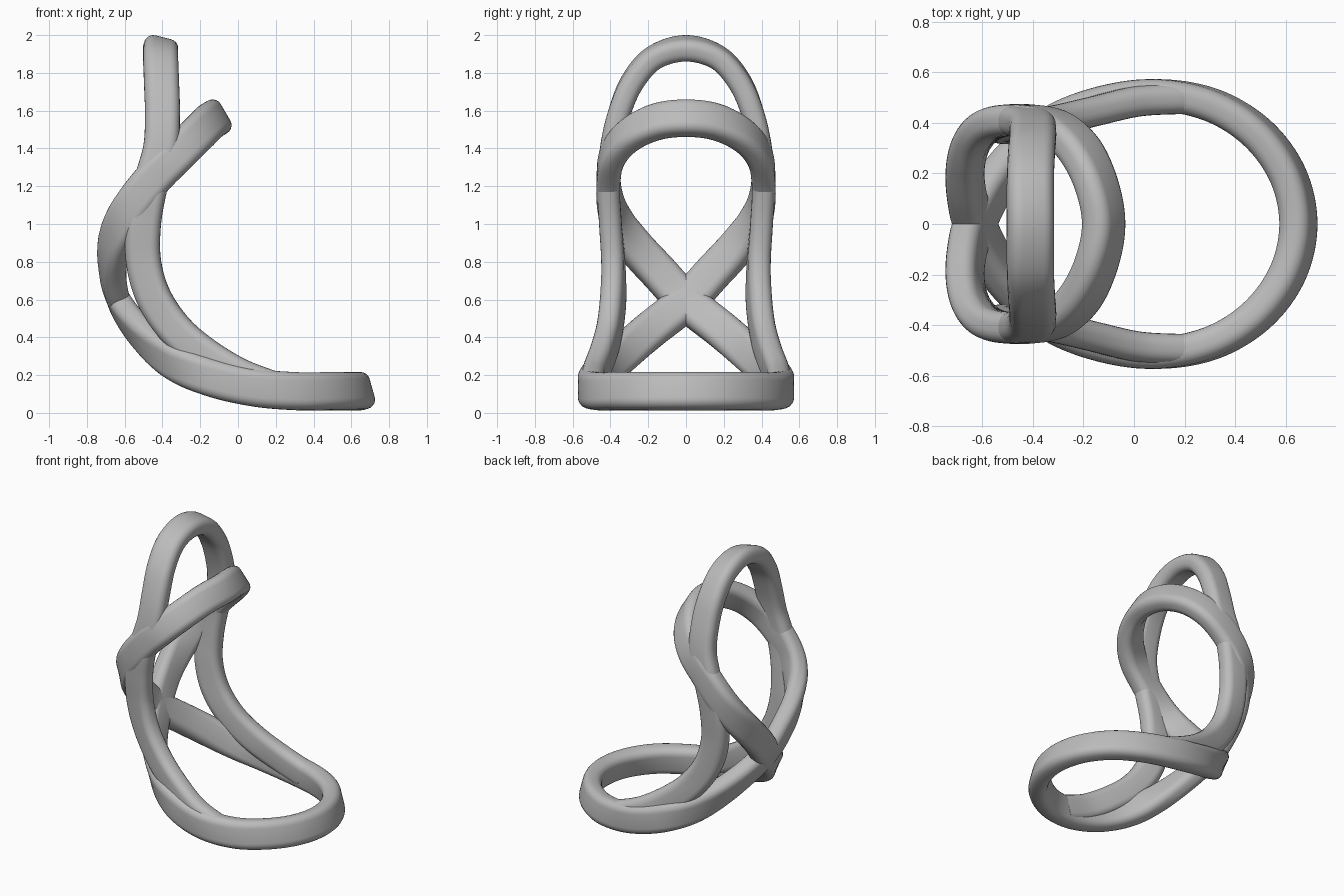
import bpy
import bmesh
import math
from mathutils import Vector

cube = bpy.data.objects.get("Cube")
if cube:
    bpy.data.objects.remove(cube, do_unlink=True)

# One plain material for the whole model
grey = bpy.data.materials.new("satin grey")
grey.use_nodes = True
colour = (0.5, 0.5, 0.5, 1.0)
grey.diffuse_color = colour
grey.node_tree.nodes["Principled BSDF"].inputs["Base Color"].default_value = colour


def mirrored(knot):
    """Reflect a knot (position, outward direction) across the centre plane."""
    return tuple((x, -y, z) for x, y, z in knot)


def catmull(a, b, c, d, t):
    return 0.5 * (2 * b + (c - a) * t + (2 * a - 5 * b + 4 * c - d) * t * t
                  + (3 * b - a - 3 * c + d) * t ** 3)


def sample(knots, closed, steps=12):
    """Smooth curve through the knots, returned as (position, outward) pairs."""
    pts = [(Vector(p), Vector(n).normalized()) for p, n in knots]
    count = len(pts)

    def pick(i):
        return pts[i % count] if closed else pts[max(0, min(count - 1, i))]

    out = []
    for i in range(count if closed else count - 1):
        quad = [pick(i + k) for k in (-1, 0, 1, 2)]
        for s in range(steps):
            t = s / steps
            out.append((catmull(*[q[0] for q in quad], t),
                        catmull(*[q[1] for q in quad], t)))
    if not closed:
        out.append(pts[-1])
    return out


def rounded_section(width, thick, radius, steps=5):
    """Rounded rectangle: width runs across the band, thick runs outward."""
    section = []
    for corner, (sx, sy) in enumerate([(1, 1), (-1, 1), (-1, -1), (1, -1)]):
        for k in range(steps + 1):
            a = math.pi / 2 * (corner + k / steps)
            section.append((sx * (width / 2 - radius) + radius * math.cos(a),
                            sy * (thick / 2 - radius) + radius * math.sin(a)))
    return section


def band(name, knots, closed, width, thick, radius=0.05):
    """Sweep the rounded section along a path with a controlled twist."""
    path = sample(knots, closed)
    section = rounded_section(width, thick, radius)
    count, sides = len(path), len(section)
    bm = bmesh.new()
    rings = []
    for i, (pos, out) in enumerate(path):
        if closed:
            ahead, behind = path[(i + 1) % count][0], path[i - 1][0]
        else:
            ahead, behind = path[min(i + 1, count - 1)][0], path[max(i - 1, 0)][0]
        tangent = (ahead - behind).normalized()
        normal = (out - tangent * out.dot(tangent)).normalized()
        across = tangent.cross(normal)
        rings.append([bm.verts.new(pos + across * a + normal * b) for a, b in section])
    for i in range(count if closed else count - 1):
        r0, r1 = rings[i], rings[(i + 1) % count]
        for k in range(sides):
            j = (k + 1) % sides
            bm.faces.new((r0[k], r0[j], r1[j], r1[k]))
    if not closed:
        bm.faces.new(rings[0])
        bm.faces.new(rings[-1])
    bmesh.ops.recalc_face_normals(bm, faces=bm.faces[:])
    mesh = bpy.data.meshes.new(name)
    bm.to_mesh(mesh)
    bm.free()
    mesh.materials.append(grey)
    obj = bpy.data.objects.new(name, mesh)
    bpy.context.collection.objects.link(obj)
    bpy.ops.object.select_all(action='DESELECT')
    obj.select_set(True)
    bpy.context.view_layer.objects.active = obj
    bpy.ops.object.shade_smooth_by_angle(angle=math.radians(50))
    return obj


# Crossed loop: front hoop, rear crossing, then the base ring on the other side
half = [
    ((-.12, 0, 1.56), (.86, 0, .5)),
    ((-.15, .16, 1.54), (.75, .35, .5)),
    ((-.22, .30, 1.47), (.45, .75, .4)),
    ((-.32, .385, 1.37), (.1, 1, .1)),
    ((-.44, .41, 1.25), (0, 1, 0)),
    ((-.55, .40, 1.11), (-.2, 1, 0)),
    ((-.62, .35, .99), (-.5, .8, 0)),
    ((-.66, .26, .87), (-.8, .55, 0)),
    ((-.665, .14, .74), (-.95, .25, -.1)),
    ((-.63, 0, .59), (-.95, 0, -.35)),
    ((-.52, -.20, .43), (-.7, -.45, -.5)),
    ((-.35, -.375, .28), (-.35, -.8, -.35)),
    ((-.15, -.475, .19), (-.1, -1, -.1)),
    ((.08, -.51, .135), (0, -1, 0)),
]
# Base ring quarter
for step in (1, 2, 3, 4):
    a = math.pi / 2 * (1 - step / 4)
    half.append(((.09 + .56 * math.cos(a), -.51 * math.sin(a), .115),
                 (math.cos(a), -math.sin(a), .28 * math.cos(a))))
crossed = half + [mirrored(k) for k in reversed(half[1:-1])]
band("crossed_loop", crossed, True, .2, .125)

# Upright loop: tall rear hoop whose legs sweep forward into the base ring
leg = [
    ((-.41, 0, 1.93), (.25, 0, 1)),
    ((-.41, .17, 1.88), (.15, .5, .8)),
    ((-.405, .285, 1.75), (.1, .9, .4)),
    ((-.40, .355, 1.58), (0, 1, .2)),
    ((-.41, .395, 1.4), (0, 1, .1)),
    ((-.465, .41, 1.2), (0, 1, 0)),
    ((-.50, .40, 1.0), (0, 1, 0)),
    ((-.50, .385, .8), (-.1, 1, 0)),
    ((-.445, .385, .61), (-.2, 1, -.1)),
    ((-.33, .405, .44), (-.15, 1, -.1)),
    ((-.18, .44, .31), (-.1, 1, -.1)),
    ((0, .485, .2), (0, 1, 0)),
    ((.18, .497, .13), (.15, 1, 0)),
]
upright = [mirrored(k) for k in reversed(leg[1:])] + leg
band("upright_loop", upright, False, .185, .12)
